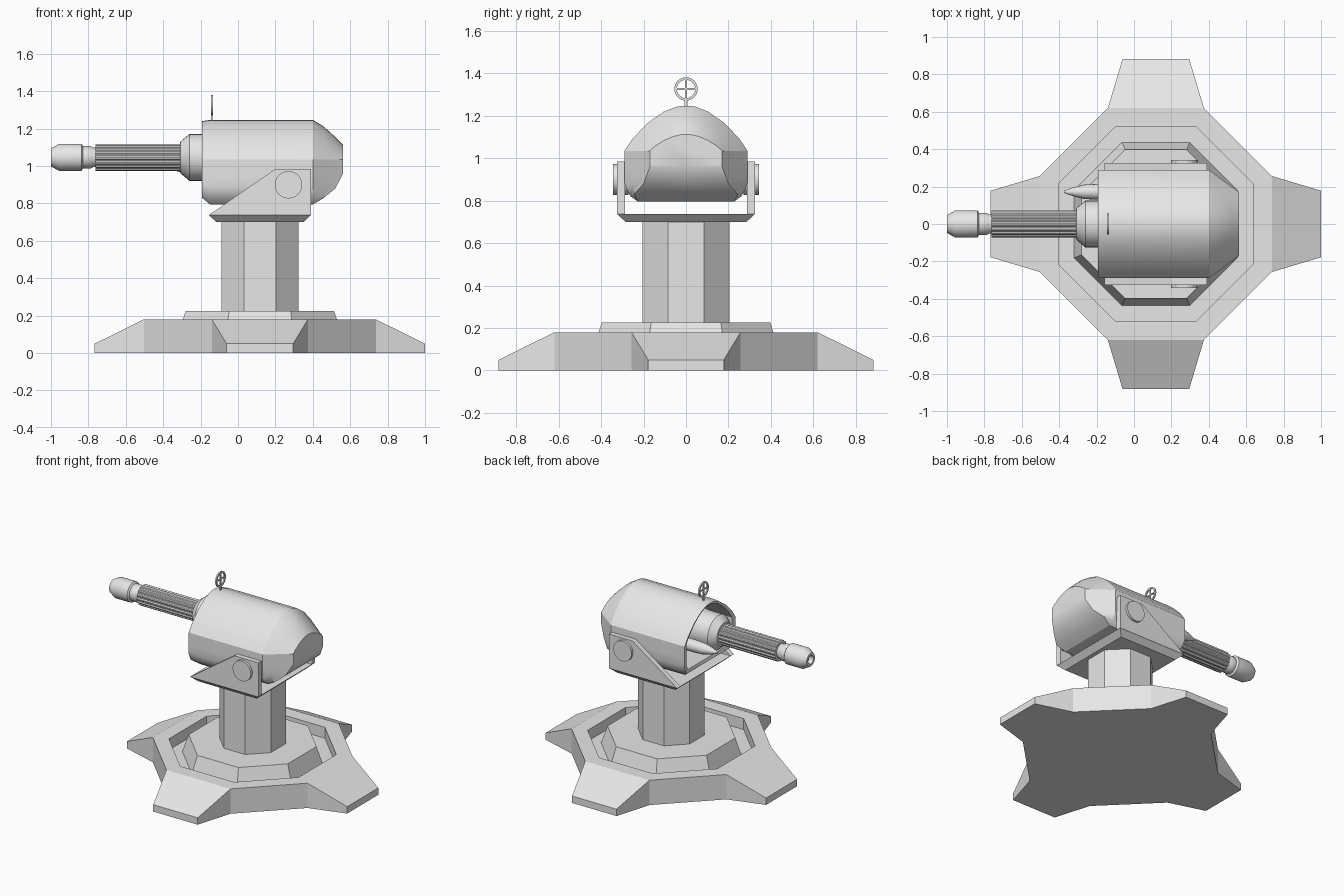
import bpy, bmesh
from math import sin, cos, pi, radians, sqrt
from mathutils import Vector

cube = bpy.data.objects.get("Cube")
if cube:
    bpy.data.objects.remove(cube, do_unlink=True)

grey = bpy.data.materials.new("light grey")
grey.use_nodes = True
grey.diffuse_color = (0.8, 0.8, 0.8, 1)
grey.node_tree.nodes["Principled BSDF"].inputs["Base Color"].default_value = (0.8, 0.8, 0.8, 1)

CX = 0.117   # pedestal axis
AXIS = 1.046  # barrel height


def finish(name, bm, smooth=None):
    bmesh.ops.recalc_face_normals(bm, faces=bm.faces[:])
    mesh = bpy.data.meshes.new(name)
    bm.to_mesh(mesh)
    bm.free()
    mesh.materials.append(grey)
    ob = bpy.data.objects.new(name, mesh)
    bpy.context.collection.objects.link(ob)
    if smooth:
        bpy.ops.object.select_all(action="DESELECT")
        ob.select_set(True)
        bpy.context.view_layer.objects.active = ob
        bpy.ops.object.shade_smooth_by_angle(angle=radians(smooth))
    return ob


def bridge(bm, a, b):
    n = len(a)
    for i in range(n):
        bm.faces.new((a[i], a[(i + 1) % n], b[(i + 1) % n], b[i]))


def loft(name, rings, smooth=None):
    """Skin a list of equal point rings and cap both ends."""
    bm = bmesh.new()
    loops = [[bm.verts.new(p) for p in ring] for ring in rings]
    for a, b in zip(loops, loops[1:]):
        bridge(bm, a, b)
    bm.faces.new(loops[0])
    bm.faces.new(loops[-1])
    return finish(name, bm, smooth)


def octagon(apothem, z):
    r = apothem / cos(pi / 8)
    return [Vector((CX + r * cos(pi / 8 + k * pi / 4), r * sin(pi / 8 + k * pi / 4), z)) for k in range(8)]


def turned(name, profile, y=0, z=AXIS, sides=32, smooth=30, groove=0):
    """Round part along x from (x, radius) pairs, with optional flutes."""
    rings = []
    for x, r in profile:
        ring = []
        for k in range(sides):
            a = 2 * pi * k / sides
            q = r - (groove if k % 4 > 1 else 0)
            ring.append((x, y + q * cos(a), z + q * sin(a)))
        rings.append(ring)
    return loft(name, rings, smooth)


def prism(name, outline, y0, y1):
    return loft(name, [[(x, y, z) for x, z in outline] for y in (y0, y1)])


def knob(name, x, z, r, y0, y1):
    ring = [(x + r * cos(k * pi / 16), z + r * sin(k * pi / 16)) for k in range(32)]
    ob = prism(name, ring, y0, y1)
    ob.select_set(True)
    bpy.context.view_layer.objects.active = ob
    bpy.ops.object.shade_smooth_by_angle(angle=radians(30))


# Four-footed base with a sunken octagonal channel
bm = bmesh.new()
corners = [bm.verts.new(p) for p in octagon(0.62, 0.18)]
rim, floor_edge = [], []
outer_top = []
for k in range(4):
    a = k * pi / 2
    tips = [bm.verts.new((CX + 0.883 * cos(a) - s * sin(a), 0.883 * sin(a) + s * cos(a), 0.05))
            for s in (-0.178, 0.178)]
    right, left = corners[2 * k - 1], corners[2 * k]
    bm.faces.new((right, tips[0], tips[1], left))
    outer_top += [right, tips[0], tips[1], left]
outer_low = [bm.verts.new((v.co.x, v.co.y, 0)) for v in outer_top]
bridge(bm, outer_low, outer_top)
bm.faces.new(outer_low)
last = corners
for apothem, z in ((0.52, 0.18), (0.52, 0.1), (0.437, 0.1), (0.397, 0.225)):
    ring = [bm.verts.new(p) for p in octagon(apothem, z)]
    bridge(bm, last, ring)
    last = ring
bm.faces.new(last)
finish("base", bm)

# Pedestal column
loft("column", [octagon(0.206, 0.2), octagon(0.206, 0.71)])

# Yoke: bevelled tray and two side brackets with pivots
loft("yoke_plate", [[(x0, -w, z), (x1, -w, z), (x1, w, z), (x0, w, z)] for x0, x1, w, z in
                    ((-0.115, 0.35, 0.285, 0.70), (-0.157, 0.39, 0.325, 0.738))])
bracket = [(-0.157, 0.737), (0.39, 0.737), (0.39, 0.985), (0.2, 0.985)]
for side, s in (("left", 1), ("right", -1)):
    prism(side + "_bracket", bracket, s * 0.288, s * 0.325)
    knob(side + "_pivot", 0.27, 0.9, 0.073, s * 0.27, s * 0.343)


# Housing: domed upper half, boxy rounded lower half, open at the muzzle end
def section(x, w, top, bottom, scale=1.0):
    mid = 1.035
    half = [(u * w, mid + v * (top - mid)) for u, v in
            ((0.14, 0.985), (0.36, 0.87), (0.62, 0.62), (0.86, 0.28), (1, 0))]
    for t in (0.35, 0.62, 0.75, 0.9, 1):
        z = mid + t * (bottom - mid)
        limit = 0.29 if z > 0.88 else 0.225 + 0.065 * sqrt(max(0, z - 0.795) / 0.085)
        half.append((min(w, limit), z))
    ring = [(0, top)] + half + [(0, bottom)] + [(-y, z) for y, z in reversed(half)]
    return [(x, y * scale, mid + (z - mid) * scale) for y, z in ring]


full = (0.29, 1.247, 0.795)
loft("housing", [
    section(0.05, *full, 0.88), section(-0.185, 0.29, 1.247, 0.83, 0.9),
    section(-0.192, 0.29, 1.24, 0.83), section(-0.15, *full), section(0.4, *full),
    section(0.46, 0.245, 1.21, 0.83), section(0.52, 0.2, 1.155, 0.88),
    section(0.562, 0.17, 1.112, 0.96)], 28)

# Main gun
turned("barrel_collar", [(-0.31, 0.075), (-0.308, 0.085), (-0.26, 0.125), (-0.15, 0.125), (0.08, 0.16)])
turned("barrel", [(-0.762, 0.073), (-0.29, 0.073)], sides=64, smooth=20, groove=0.006)
turned("barrel_neck", [(-0.85, 0.053), (-0.83, 0.06), (-0.79, 0.06), (-0.775, 0.052), (-0.75, 0.052)])
turned("muzzle", [(-0.97, 0.025), (-1.0, 0.03), (-1.0, 0.048), (-0.955, 0.073),
                  (-0.838, 0.073), (-0.825, 0.055)])

# Small side gun
turned("side_gun", [(-0.373, 0.006), (-0.33, 0.022), (-0.27, 0.038), (-0.2, 0.042), (0.06, 0.042)],
       y=0.172, z=0.995, sides=16)

# Ring sight with cross hairs
SX, SZ = -0.14, 1.326
bm = bmesh.new()
loops = []
for k in range(32):
    a = k * pi / 16
    loops.append([bm.verts.new((SX + dx, r * cos(a), SZ + r * sin(a)))
                  for dx, r in ((-0.005, 0.043), (0.005, 0.043), (0.005, 0.055), (-0.005, 0.055))])
for a, b in zip(loops, loops[1:] + loops[:1]):
    bridge(bm, a, b)
finish("sight_ring", bm, 30)


def bar(name, y, z0, z1):
    loft(name, [[(SX - 0.004, -y, z), (SX + 0.004, -y, z), (SX + 0.004, y, z), (SX - 0.004, y, z)]
                for z in (z0, z1)])


bar("sight_vertical_hair", 0.004, SZ - 0.046, SZ + 0.046)
bar("sight_horizontal_hair", 0.046, SZ - 0.004, SZ + 0.004)
bar("sight_post", 0.006, 1.235, SZ - 0.05)
